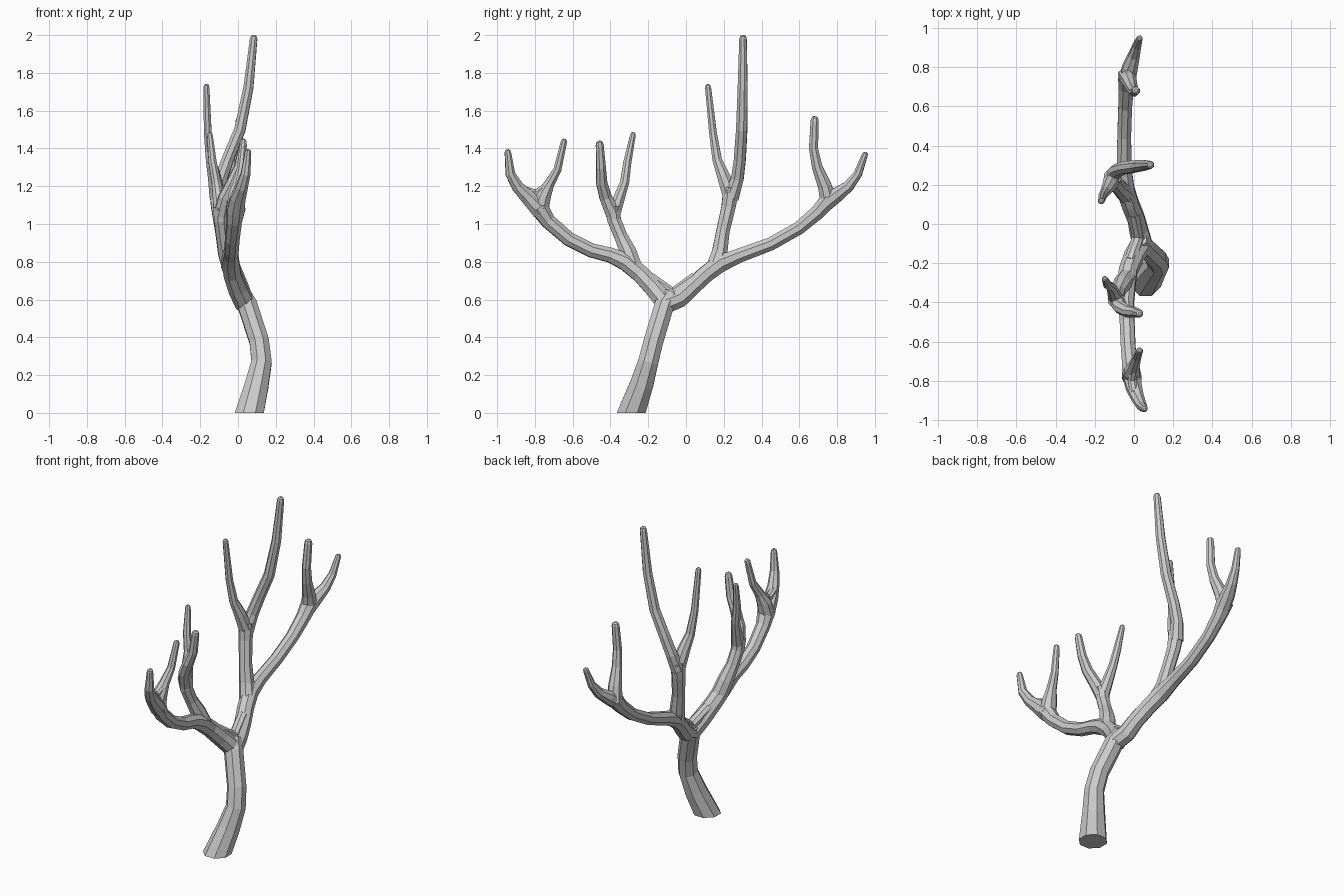
import bpy, bmesh, math
from mathutils import Vector

SIDES = 8


def tube(name, pts, tip=False):
    """Faceted tapering tube through (x, y, z, radius) points."""
    path = [(Vector(p[:3]), p[3]) for p in pts]
    if tip:  # blunt rounded end
        end, r = path[-1]
        d = (end - path[-2][0]).normalized()
        path[-1:] = [(end - d * r, r), (end - d * r * 0.3, r * 0.8), (end, r * 0.4)]
    bm = bmesh.new()
    rings = []
    ref = Vector((1, 0, 0))
    for i, (c, r) in enumerate(path):
        a = path[max(i - 1, 0)][0]
        b = path[min(i + 1, len(path) - 1)][0]
        if 0 < i < len(path) - 1:
            t = ((c - a).normalized() + (b - c).normalized()).normalized()
        else:
            t = (b - a).normalized()
        if c.z == 0:
            t = Vector((0, 0, 1))  # level cut at the ground
        u = (ref - t * ref.dot(t)).normalized()
        v = t.cross(u)
        ref = u
        ring = []
        for k in range(SIDES):
            ang = 2 * math.pi * (k + 0.5) / SIDES
            ring.append(bm.verts.new(c + (u * math.cos(ang) + v * math.sin(ang)) * r))
        rings.append(ring)
    for lo, hi in zip(rings, rings[1:]):
        for k in range(SIDES):
            n = (k + 1) % SIDES
            bm.faces.new((lo[k], lo[n], hi[n], hi[k]))
    bm.faces.new(rings[0][::-1])
    bm.faces.new(rings[-1])
    bmesh.ops.recalc_face_normals(bm, faces=bm.faces)
    me = bpy.data.meshes.new(name)
    bm.to_mesh(me)
    bm.free()
    bpy.context.collection.objects.link(bpy.data.objects.new(name, me))


# Trunk
tube("trunk", [(.06, -.29, 0, .083), (.10, -.235, .15, .067), (.125, -.20, .27, .058),
               (.112, -.172, .38, .056), (.05, -.115, .57, .056), (.025, -.08, .63, .045)])

# Left limb and its two sub branches
tube("left_limb", [(.04, -.10, .575, .056), (.0, -.165, .655, .054), (-.03, -.24, .735, .05),
                   (-.04, -.32, .80, .05), (-.04, -.40, .835, .042), (-.035, -.50, .86, .04),
                   (-.03, -.62, .92, .04), (-.02, -.73, 1.015, .042), (-.01, -.78, 1.09, .052)])
tube("left_outer_tine", [(-.012, -.77, 1.07, .05), (0, -.835, 1.14, .043), (.02, -.89, 1.195, .034),
                         (.04, -.93, 1.265, .027), (.055, -.945, 1.395, .018)], True)
tube("left_inner_tine", [(-.015, -.775, 1.07, .05), (-.01, -.755, 1.15, .044), (0, -.725, 1.21, .03),
                         (.015, -.68, 1.29, .023), (.03, -.643, 1.45, .018)], True)
tube("left_upper_branch", [(-.04, -.28, .775, .05), (-.06, -.305, .85, .047), (-.08, -.345, .935, .038),
                           (-.09, -.38, 1.02, .039), (-.09, -.39, 1.09, .045)])
tube("left_upper_outer_tine", [(-.09, -.385, 1.05, .042), (-.07, -.425, 1.14, .036), (-.03, -.447, 1.22, .032),
                               (.005, -.45, 1.30, .027), (.03, -.458, 1.44, .022)], True)
tube("left_upper_inner_tine", [(-.09, -.385, 1.05, .04), (-.105, -.35, 1.15, .032), (-.115, -.325, 1.22, .026),
                               (-.135, -.31, 1.33, .023), (-.15, -.278, 1.485, .016)], True)

# Right limb and its two sub branches
tube("right_limb", [(.045, -.11, .575, .054), (.025, -.035, .605, .052), (.01, .03, .665, .048),
                    (-.02, .105, .735, .048), (-.045, .18, .79, .05), (-.05, .28, .832, .041),
                    (-.05, .45, .895, .038), (-.045, .60, .98, .038), (-.04, .70, 1.065, .042),
                    (-.035, .76, 1.135, .05)])
tube("right_outer_tine", [(-.037, .73, 1.10, .045), (-.02, .80, 1.155, .042), (0, .86, 1.20, .032),
                          (.015, .91, 1.265, .024), (.03, .952, 1.38, .017)], True)
tube("right_inner_tine", [(-.037, .755, 1.11, .046), (-.025, .735, 1.20, .04), (-.01, .695, 1.30, .03),
                          (0, .675, 1.40, .026), (.01, .682, 1.57, .023)], True)
tube("right_upper_branch", [(-.04, .15, .77, .048), (-.065, .178, .85, .044), (-.085, .195, .96, .038),
                            (-.105, .225, 1.09, .04), (-.11, .24, 1.19, .046)])
tube("right_upper_inner_tine", [(-.11, .235, 1.15, .044), (-.125, .20, 1.25, .037), (-.145, .165, 1.34, .027),
                                (-.16, .143, 1.48, .022), (-.168, .115, 1.74, .017)], True)
tube("tall_tine", [(-.11, .24, 1.14, .043), (-.09, .272, 1.24, .036), (-.055, .285, 1.34, .034),
                   (.01, .295, 1.50, .032), (.055, .30, 1.72, .028), (.085, .302, 2.0, .021)], True)


# Webs bridging the crotch of each fork
def web(name, a, b, c, r):
    tube(name, [(*a, r), (*b, r), (*c, r)])


web("main_crotch", (-.02, -.19, .715), (.02, -.07, .635), (0, .05, .715), .032)
web("left_outer_crotch", (0, -.86, 1.18), (-.01, -.795, 1.16), (0, -.74, 1.195), .024)
web("right_outer_crotch", (-.035, .735, 1.20), (-.025, .775, 1.165), (-.01, .84, 1.18), .026)
